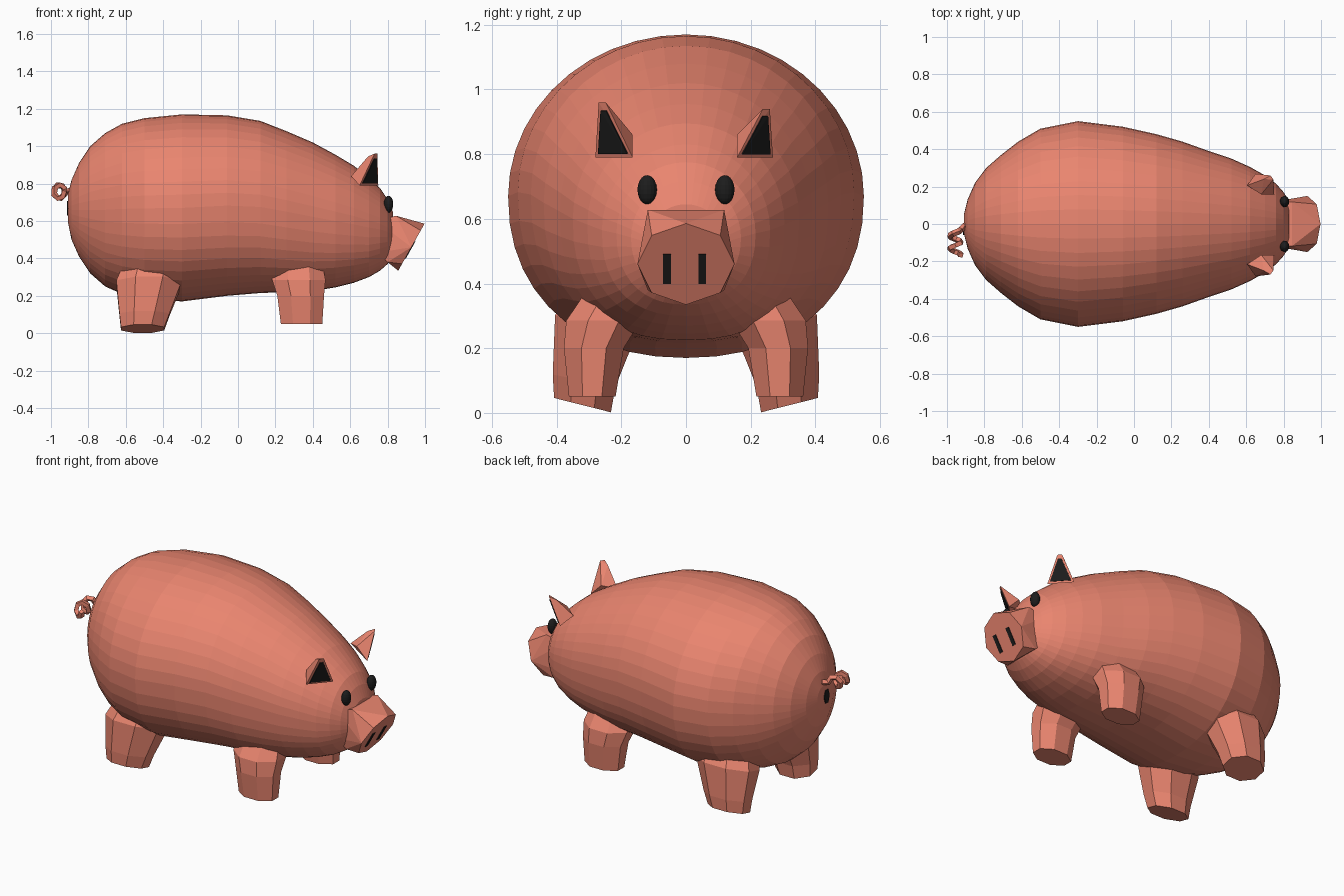
import bpy, bmesh
from math import sin, cos, pi, copysign
from mathutils import Vector

if "Cube" in bpy.data.objects:
    bpy.data.objects.remove(bpy.data.objects["Cube"])


def material(name, color):
    m = bpy.data.materials.new(name)
    m.diffuse_color = (*color, 1)
    m.use_nodes = True
    m.node_tree.nodes["Principled BSDF"].inputs["Base Color"].default_value = m.diffuse_color
    return m


PINK = material("pink", (0.82, 0.235, 0.16))
BLACK = material("black", (0.012, 0.012, 0.012))


def finish(name, bm, mat):
    bmesh.ops.recalc_face_normals(bm, faces=bm.faces)
    me = bpy.data.meshes.new(name)
    bm.to_mesh(me)
    bm.free()
    ob = bpy.data.objects.new(name, me)
    bpy.context.collection.objects.link(ob)
    me.materials.append(mat)
    return ob


def loft(name, rings, mat):
    bm = bmesh.new()
    rows = [[bm.verts.new(p) for p in r] for r in rings]
    n = len(rows[0])
    for a, b in zip(rows, rows[1:]):
        for i in range(n):
            j = (i + 1) % n
            bm.faces.new((a[i], a[j], b[j], b[i]))
    bm.faces.new(rows[0])
    bm.faces.new(rows[-1])
    return finish(name, bm, mat)


def oval(center, u, v, n, phase=0.0, low=2.0):
    """Ring of n points; 'low' is the superellipse power of the lower half."""
    c, u, v = Vector(center), Vector(u), Vector(v)
    pts = []
    for i in range(n):
        a = 2 * pi * (i + phase) / n
        e = 2 / low if sin(a) < 0 else 1
        pts.append(c + u * copysign(abs(cos(a)) ** e, cos(a)) + v * copysign(abs(sin(a)) ** e, sin(a)))
    return pts


def hull(name, pts, mat):
    bm = bmesh.new()
    bmesh.ops.convex_hull(bm, input=[bm.verts.new(p) for p in pts])
    return finish(name, bm, mat)


# Body: stations of x, bottom z, top z, half width, squareness of the belly
stations = [(-0.91, 0.60, 0.74, 0.05, 2), (-0.89, 0.50, 0.82, 0.13, 2), (-0.85, 0.41, 0.91, 0.22, 2),
            (-0.79, 0.32, 1.00, 0.30, 2), (-0.71, 0.25, 1.07, 0.37, 2.1), (-0.62, 0.21, 1.12, 0.44, 2.15),
            (-0.50, 0.185, 1.15, 0.51, 2.2), (-0.30, 0.17, 1.17, 0.55, 2.2), (-0.06, 0.20, 1.165, 0.52, 2.3),
            (0.12, 0.215, 1.135, 0.48, 2.35), (0.26, 0.22, 1.08, 0.44, 2.4), (0.40, 0.225, 1.02, 0.39, 2.4),
            (0.52, 0.245, 0.955, 0.35, 2.4), (0.62, 0.27, 0.895, 0.305, 2.4), (0.70, 0.30, 0.83, 0.26, 2.4),
            (0.76, 0.335, 0.775, 0.215, 2.3), (0.80, 0.37, 0.715, 0.17, 2.2), (0.83, 0.41, 0.645, 0.12, 2)]
loft("body", [oval((x, 0, (lo + hi) / 2), (0, w, 0), (0, 0, (hi - lo) / 2), 44, 0, sq)
              for x, lo, hi, w, sq in stations], PINK)

# Snout: square root widening to a tilted octagonal face, with nostrils on it
axis = Vector((0.14, 0, 0.25)).normalized()
normal = Vector((axis.z, 0, -axis.x))
face = Vector((0.927, 0, 0.46))
root = [Vector((x, y, z)) for y in (-0.118, 0.118)
        for x, z in ((0.845, 0.628), (0.80, 0.38), (0.74, 0.60), (0.74, 0.43))]
hull("snout", oval(face, (0, 0.15, 0), axis * 0.144, 8) + root, PINK)
for side, y in (("right", -0.059), ("left", 0.05)):
    c = face + Vector((0, y, 0)) - axis * 0.016
    hull(side + "_nostril", [c + axis * a + Vector((0, b, 0)) + normal * d
                             for a in (-0.052, 0.052) for b in (-0.012, 0.012)
                             for d in (-0.01, 0.004)], BLACK)

for side, s in (("right", -1), ("left", 1)):
    # Eyes
    bm = bmesh.new()
    bmesh.ops.create_uvsphere(bm, u_segments=16, v_segments=10, radius=1)
    eye = finish(side + "_eye", bm, BLACK)
    eye.scale = (0.025, 0.03, 0.045)
    eye.location = (0.805, s * 0.12, 0.69)

    # Ears: blunt wedge with a dark inner panel
    k, drop = (1.0, 0.0) if s < 0 else (0.96, 0.02)
    outer = Vector((0.65, s * k * 0.28, 0.79))
    inner = Vector((0.75, s * k * 0.165, 0.79))
    tips = [Vector((0.745, s * k * 0.248, 0.96 - drop)), Vector((0.73, s * k * 0.27, 0.96 - drop))]
    tip_back = Vector((0.695, s * k * 0.25, 0.945 - drop))
    back = [Vector((0.605, s * k * 0.215, 0.84)), Vector((0.68, s * k * 0.165, 0.86))]
    hull(side + "_ear", [outer, inner, tip_back] + tips + back, PINK)
    out = (inner - outer).cross(tips[0] - outer).normalized()
    if out.x < 0:
        out.negate()
    mid = (outer + inner + tips[0]) / 3
    hull(side + "_inner_ear", [mid + (p - mid) * 0.78 + out * d
                               for p in [outer, inner] + tips for d in (-0.012, 0.005)], BLACK)

    # Legs: tapered octagons flaring into the belly
    loft(side + "_front_leg", [oval((0.34, s * 0.29, 0.05), (0.12, 0, 0), (0, 0.078, 0), 8, 0.5),
                               oval((0.335, s * 0.285, 0.20), (0.135, 0, 0), (0, 0.10, 0), 8, 0.5),
                               oval((0.325, s * 0.255, 0.285), (0.155, 0, 0), (0, 0.125, 0), 8, 0.5),
                               oval((0.325, s * 0.20, 0.40), (0.13, 0, 0), (0, 0.10, 0), 8, 0.5)], PINK)
    loft(side + "_rear_leg", [oval((-0.51, s * 0.32, 0.024), (0.125, 0, 0), (0, s * 0.095, 0.024), 8, 0.5),
                              oval((-0.50, s * 0.315, 0.10), (0.145, 0, 0), (0, s * 0.105, 0.02), 8, 0.5),
                              oval((-0.475, s * 0.28, 0.27), (0.19, 0, 0), (0, s * 0.135, 0.035), 8, 0.5),
                              oval((-0.46, s * 0.22, 0.39), (0.15, 0, 0), (0, s * 0.12, 0.03), 8, 0.5)], PINK)

# Tail: coiled square tube
path = [(-0.87, 0.0, 0.75), (-0.905, -0.01, 0.76)]
path += [(-0.955 + 0.03 * cos(t), -0.03 - 0.0105 * i, 0.757 + 0.036 * sin(t))
         for i, t in enumerate(2 * pi * j / 6.4 for j in range(14))]
curve = bpy.data.curves.new("tail", 'CURVE')
curve.dimensions = '3D'
curve.bevel_depth = 0.017
curve.bevel_resolution = 0
curve.use_fill_caps = True
spline = curve.splines.new('POLY')
spline.points.add(len(path) - 1)
for p, co in zip(spline.points, path):
    p.co = (*co, 1)
spline.use_smooth = False
curve.materials.append(PINK)
bpy.context.collection.objects.link(bpy.data.objects.new("tail", curve))

# Dark patch under the tail
loft("rear_patch", [oval((x, -0.035, 0.668), (0, 0.025, 0), (0, 0, 0.045), 6)
                    for x in (-0.89, -0.915)], BLACK)
